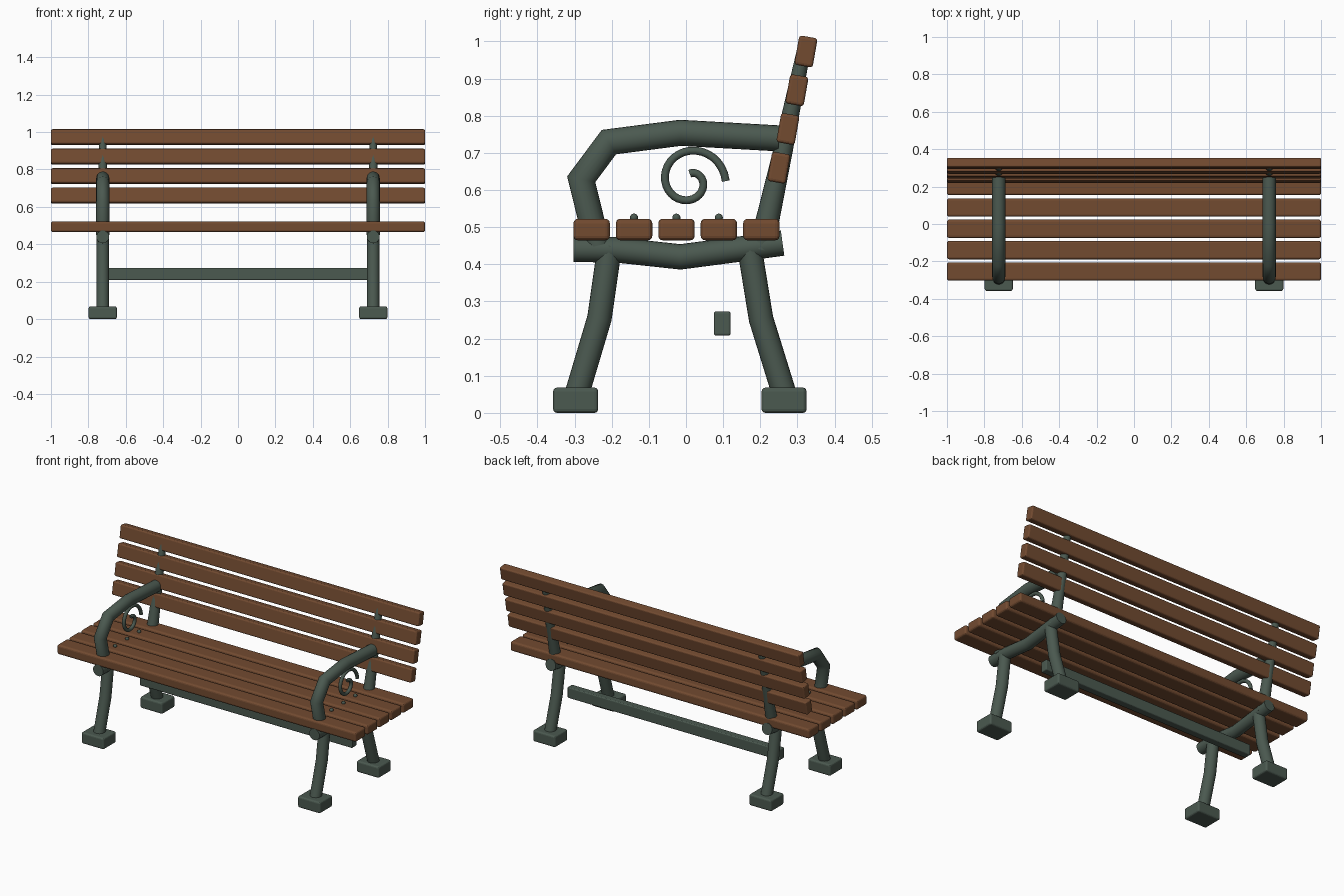
import bpy, bmesh, math
from mathutils import Vector

if "Cube" in bpy.data.objects:
    bpy.data.objects.remove(bpy.data.objects["Cube"])


def material(name, rgb):
    m = bpy.data.materials.new(name)
    m.diffuse_color = (*rgb, 1)
    m.use_nodes = True
    m.node_tree.nodes["Principled BSDF"].inputs["Base Color"].default_value = m.diffuse_color
    return m


WOOD = material("brown wood", (0.17, 0.07, 0.03))
IRON = material("dark green iron", (0.07, 0.10, 0.08))
SIDE_X = 0.723


def add_object(name, bm, mat, loc=(0, 0, 0), tilt=0):
    bmesh.ops.recalc_face_normals(bm, faces=bm.faces)
    me = bpy.data.meshes.new(name)
    bm.to_mesh(me)
    bm.free()
    me.materials.append(mat)
    ob = bpy.data.objects.new(name, me)
    ob.location = loc
    ob.rotation_euler.x = tilt
    bpy.context.collection.objects.link(ob)
    return ob


def box(name, size, loc, mat, bevel=0.01, tilt=0):
    """Box with rounded edges."""
    bm = bmesh.new()
    bmesh.ops.create_cube(bm, size=1)
    bmesh.ops.scale(bm, vec=size, verts=bm.verts)
    bmesh.ops.bevel(bm, geom=bm.edges[:], offset=bevel, segments=3,
                    profile=0.5, affect='EDGES')
    return add_object(name, bm, mat, loc, tilt)


def tube(name, x, path, radii, sides=20):
    """Mitred round tube along a (y, z) path in the side plane."""
    pts = [Vector(p) for p in path]
    if not isinstance(radii, (list, tuple)):
        radii = [radii] * len(pts)
    bm = bmesh.new()
    rings = []
    for i, p in enumerate(pts):
        a = (p - pts[i - 1]).normalized() if i else None
        b = (pts[i + 1] - p).normalized() if i < len(pts) - 1 else None
        t = ((a or b) + (b or a)).normalized()
        n = Vector((-t.y, t.x))
        stretch = 1 / max(t.dot(a or b), 0.5)
        ring = []
        for k in range(sides):
            ang = 2 * math.pi * k / sides
            off = n * (math.cos(ang) * radii[i] * stretch)
            ring.append(bm.verts.new((math.sin(ang) * radii[i], p.x + off.x, p.y + off.y)))
        rings.append(ring)
    for r0, r1 in zip(rings, rings[1:]):
        for k in range(sides):
            j = (k + 1) % sides
            bm.faces.new((r0[k], r0[j], r1[j], r1[k])).smooth = True
    for ring in (rings[0], rings[-1]):
        cap = bm.faces.new(ring)
        for e in cap.edges:
            e.smooth = False
    return add_object(name, bm, IRON, (x, 0, 0))


# Seat slats
for i in range(5):
    box(f"seat_slat_{i + 1}", (2.0, 0.098, 0.058), (0, -0.254 + 0.1142 * i, 0.4935), WOOD, 0.012)

# Backrest slats, leaning back
for i in range(4):
    box(f"back_slat_{i + 1}", (2.0, 0.05, 0.08), (0, 0.25 + 0.0243 * i, 0.66 + 0.1043 * i),
        WOOD, 0.008, math.radians(-10))

# Stretcher bar under the seat
box("stretcher_bar", (1.42, 0.045, 0.065), (0, 0.0975, 0.2405), IRON, 0.006)

# Spiral path of the scroll ornament
scroll = []
for i in range(41):
    f = i / 40
    ang, r = f * 2.5 * math.pi, 0.097 - 0.077 * f
    scroll.append((0.01 + r * math.cos(ang), 0.624 + r * math.sin(ang)))

# Cast iron side frames
for side, x in (("left", -SIDE_X), ("right", SIDE_X)):
    tube(f"{side}_front_leg", x, [(-0.297, 0.04), (-0.233, 0.255), (-0.205, 0.45)], 0.033)
    tube(f"{side}_back_leg", x, [(0.268, 0.04), (0.202, 0.253), (0.17, 0.45)], 0.033)
    tube(f"{side}_seat_rail", x, [(-0.303, 0.44), (-0.19, 0.439), (-0.015, 0.42),
                                  (0.145, 0.441), (0.26, 0.457)], 0.034)
    tube(f"{side}_armrest", x, [(-0.238, 0.45), (-0.282, 0.629), (-0.2075, 0.729),
                                (-0.015, 0.754), (0.25, 0.739)], 0.035)
    tube(f"{side}_back_upright", x, [(0.2, 0.44), (0.217, 0.508), (0.262, 0.71), (0.321, 0.995)],
         [0.034, 0.032, 0.026, 0.018])
    tube(f"{side}_scroll", x, scroll, 0.0105, 12)
    for name, y in (("front", -0.297), ("back", 0.264)):
        box(f"{side}_{name}_foot", (0.15, 0.121, 0.068), (x, y, 0.034), IRON, 0.01)
    # Bolt heads on the middle slats
    for i in range(3):
        bm = bmesh.new()
        bmesh.ops.create_uvsphere(bm, u_segments=12, v_segments=8, radius=0.011)
        for f in bm.faces:
            f.smooth = True
        add_object(f"{side}_bolt_{i + 1}", bm, IRON, (x, -0.14 + 0.1142 * i, 0.5255))
